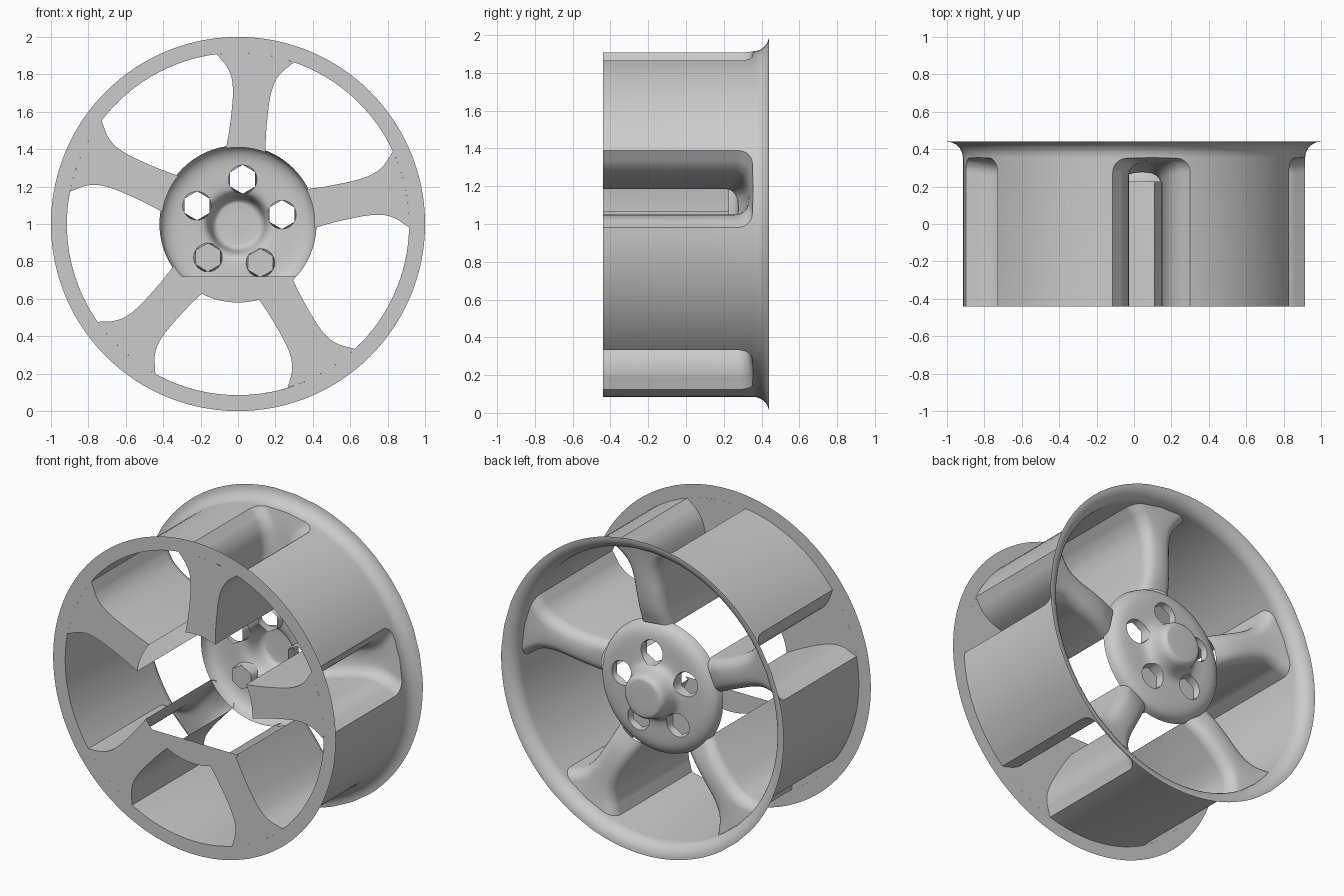
import bpy, bmesh
from math import sin, cos, asin, acos, pi, radians, hypot
from mathutils import Vector
from mathutils.geometry import delaunay_2d_cdt

if "Cube" in bpy.data.objects:
    bpy.data.objects.remove(bpy.data.objects["Cube"])

grey = bpy.data.materials.new("wheel_grey")
grey.use_nodes = True
COLOUR = (0.6, 0.6, 0.6, 1)
grey.diffuse_color = COLOUR
grey.node_tree.nodes["Principled BSDF"].inputs["Base Color"].default_value = COLOUR

FRONT, BACK = -0.44, 0.44
RIM, LIP, HUB = 0.915, 1.0, 0.42
SPOKES = [radians(84 + 72 * k) for k in range(5)]


def polar(r, a, y):
    return Vector((r * cos(a), y, 1 + r * sin(a)))


def grid(bm, rows):
    """Quads between successive rows of points."""
    vs = [[bm.verts.new(p) for p in row] for row in rows]
    for a, b in zip(vs, vs[1:]):
        for i in range(len(a) - 1):
            bm.faces.new((a[i], a[i + 1], b[i + 1], b[i]))


def finish(name, bm):
    """Weld, smooth with sharp corners kept, and link."""
    bmesh.ops.remove_doubles(bm, verts=bm.verts, dist=0.0002)
    bmesh.ops.recalc_face_normals(bm, faces=bm.faces)
    for f in bm.faces:
        f.smooth = True
    for e in bm.edges:
        e.smooth = len(e.link_faces) == 2 and e.calc_face_angle() < radians(40)
    mesh = bpy.data.meshes.new(name)
    bm.to_mesh(mesh)
    bm.free()
    mesh.materials.append(grey)
    bpy.context.collection.objects.link(bpy.data.objects.new(name, mesh))


def curve(points, steps):
    """Smooth curve through the points."""
    pts = [Vector(p) for p in points]
    pts = [2 * pts[0] - pts[1]] + pts + [2 * pts[-1] - pts[-2]]
    out = []
    for a, b, c, d in zip(pts, pts[1:], pts[2:], pts[3:]):
        for k in range(steps):
            t = k / steps
            out.append(b + 0.5 * t * (c - a + t * (2*a - 5*b + 4*c - d + t * (3*b - a - 3*c + d))))
    return out + [pts[-2]]


# Spoke stations: radius, half width, crest depth
STATIONS = curve([(HUB - 0.01, 0.106, 0.275), (0.5, 0.099, 0.305), (0.6, 0.097, 0.322),
                  (0.7, 0.1, 0.33), (0.78, 0.115, 0.336), (0.84, 0.145, 0.342),
                  (0.88, 0.178, 0.347), (RIM, 0.208, 0.352)], 4)


def crown(station):
    """Rounded spoke top as (angle offset, depth) pairs."""
    r, w, top = station
    rad, n = 0.075, 7
    half = [(-w + rad * (1 - cos(pi / 2 * k / n)), top - rad * (1 - sin(pi / 2 * k / n)))
            for k in range(n + 1)]
    full = half + [(0, top + 0.003)] + [(-t, y) for t, y in reversed(half)]
    return [(asin(t / r), y) for t, y in full]


# Hollow spokes: rounded crown and long side walls
bm = bmesh.new()
for axis in SPOKES:
    rows = []
    for st in STATIONS:
        c = crown(st)
        c = [(c[0][0], FRONT)] + c + [(c[-1][0], FRONT)]
        rows.append([polar(st[0], axis + a, y) for a, y in c])
    grid(bm, rows)
finish("spokes", bm)

# Barrel panels between spokes, slotted behind each spoke, with flared lip
bm = bmesh.new()
half = asin(STATIONS[-1][1] / RIM)
FLARE = BACK - (LIP - RIM)
for axis in SPOKES:
    slot = crown(STATIONS[-1])
    grid(bm, [[polar(RIM, axis + a, y) for a, y in slot],
              [polar(RIM, axis + a, FLARE) for a, y in slot]])
    gap = [axis + half + (radians(72) - 2 * half) * k / 16 for k in range(17)]
    grid(bm, [[polar(RIM, a, y) for a in gap] for y in (FRONT, FLARE)])
    around = [axis + a for a, y in slot] + gap[1:]
    size = LIP - RIM
    grid(bm, [[polar(LIP - size * cos(t), a, FLARE + size * sin(t)) for a in around]
              for t in (pi / 2 * k / 8 for k in range(9))])
finish("rim_barrel", bm)

# Thin flat front plate: outer ring, spoke webs and lower segment
bm = bmesh.new()
turn = [2 * pi * k / 160 for k in range(161)]
grid(bm, [[polar(r, a, FRONT) for a in turn] for r in (RIM, LIP)])
for axis in SPOKES:
    grid(bm, [[polar(r, axis + asin(w / r) * s / 4, FRONT) for s in range(-4, 5)]
              for r, w, top in STATIONS])
span = acos(0.28 / HUB)
bm.faces.new([bm.verts.new(polar(HUB, -pi / 2 + span * k / 12, FRONT)) for k in range(-12, 13)])
finish("front_plate", bm)

# Hub shell: profile of radius and depth, with five round holes
PROFILE = [(0, BACK), (0.06, BACK), (0.11, BACK)] + [tuple(p) for p in curve(
    [(0.12, 0.438), (0.136, 0.42), (0.146, 0.39), (0.158, 0.35), (0.18, 0.322),
     (0.22, 0.311), (0.3, 0.307), (0.35, 0.3), (0.385, 0.285), (0.408, 0.262), (HUB, 0.225)], 3)]
HOLE, HOLE_R, SIDES = 0.24, 0.077, 24


def hub_depth(r):
    for (r0, y0), (r1, y1) in zip(PROFILE, PROFILE[1:]):
        if r <= r1:
            return y0 + (y1 - y0) * (r - r0) / (r1 - r0)
    return PROFILE[-1][1]


centres = [Vector((HOLE * cos(a), HOLE * sin(a))) for a in SPOKES]
points, edges = [], []
for c in centres:
    base = len(points)
    for k in range(SIDES):
        a = 2 * pi * k / SIDES
        points.append(c + HOLE_R * Vector((cos(a), sin(a))))
        edges.append((base + k, base + (k + 1) % SIDES))
for r, y in PROFILE:
    for k in range(80 if r else 1):
        p = r * Vector((cos(pi * k / 40), sin(pi * k / 40)))
        if all((p - c).length > HOLE_R + 0.008 for c in centres):
            points.append(p)
flat, _, tris, *_ = delaunay_2d_cdt(points, edges, [], 0, 0.00001)
bm = bmesh.new()
vs = [bm.verts.new((p.x, hub_depth(hypot(p.x, p.y)), 1 + p.y)) for p in flat]
for t in tris:
    mid = sum((flat[i] for i in t), Vector((0, 0))) / len(t)
    if all((mid - c).length > HOLE_R * 0.98 for c in centres):
        bm.faces.new([vs[i] for i in t])
finish("hub", bm)

# Bolt holes: round mouth narrowing to a hexagon, lower two closed
bm = bmesh.new()
for n, c in enumerate(centres):
    mouth, seat = [], []
    for k in range(SIDES + 1):
        a = 2 * pi * k / SIDES
        d = Vector((cos(a), sin(a)))
        p = c + HOLE_R * d
        mouth.append((p.x, hub_depth(p.length), 1 + p.y))
        flat_a = (a - pi / 2) % (pi / 3) - pi / 6
        q = c + d * HOLE_R * cos(pi / 6) / cos(flat_a)
        seat.append((q.x, 0.265, 1 + q.y))
    grid(bm, [mouth, seat])
    if n in (2, 3):
        bm.faces.new([bm.verts.new(p) for p in seat[:-1]])
finish("bolt_holes", bm)
